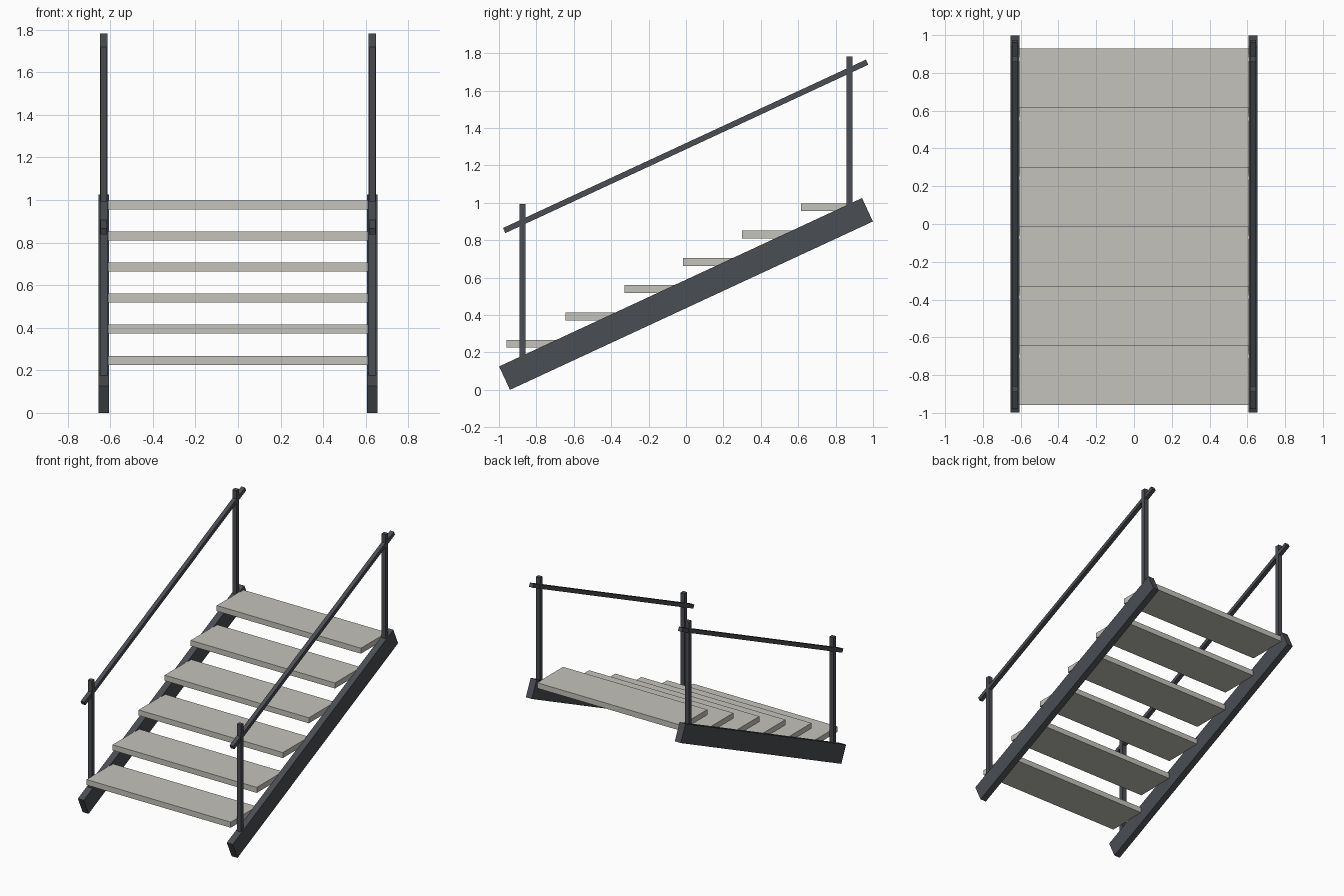
import bpy, math
from mathutils import Matrix, Vector

if "Cube" in bpy.data.objects:
    bpy.data.objects.remove(bpy.data.objects["Cube"])

ANGLE = math.atan2(0.90, 1.94)   # pitch of the flight
LENGTH = 2.139                   # length of stringers and rails


def material(name, rgb):
    m = bpy.data.materials.new(name)
    m.diffuse_color = (*rgb, 1)
    m.use_nodes = True
    m.node_tree.nodes["Principled BSDF"].inputs["Base Color"].default_value = m.diffuse_color
    return m


DARK = material("dark grey metal", (0.068, 0.074, 0.086))
STONE = material("pale stone", (0.55, 0.54, 0.495))


def box(name, centre, size, mat, pitch=0.0):
    """Box of the given size, pitched about the x axis."""
    bpy.ops.mesh.primitive_cube_add(size=1)
    ob = bpy.context.object
    ob.name = name
    ob.data.transform(Matrix.Diagonal((*size, 1)))
    ob.rotation_euler.x = pitch
    ob.location = Vector(centre)
    ob.data.materials.append(mat)
    return ob


for side, label in ((-1, "left"), (1, "right")):
    x = 0.63 * side
    # sloping side beam and parallel handrail
    box(label + "_stringer", (x, 0, 0.513), (0.05, LENGTH, 0.138), DARK, ANGLE)
    box(label + "_handrail", (x, -0.002, 1.302), (0.032, LENGTH, 0.03), DARK, ANGLE)
    # upright posts, set into the beam
    for end, y, z0, z1 in (("lower", -0.874, 0.14, 0.994), ("upper", 0.874, 0.95, 1.782)):
        box(f"{label}_{end}_post", (x, y, (z0 + z1) / 2), (0.034, 0.033, z1 - z0), DARK)

# treads
for i in range(6):
    box(f"tread_{i + 1}", (0, -0.801 + 0.3146 * i, 0.247 + 0.1459 * i),
        (1.22, 0.316, 0.042), STONE)
